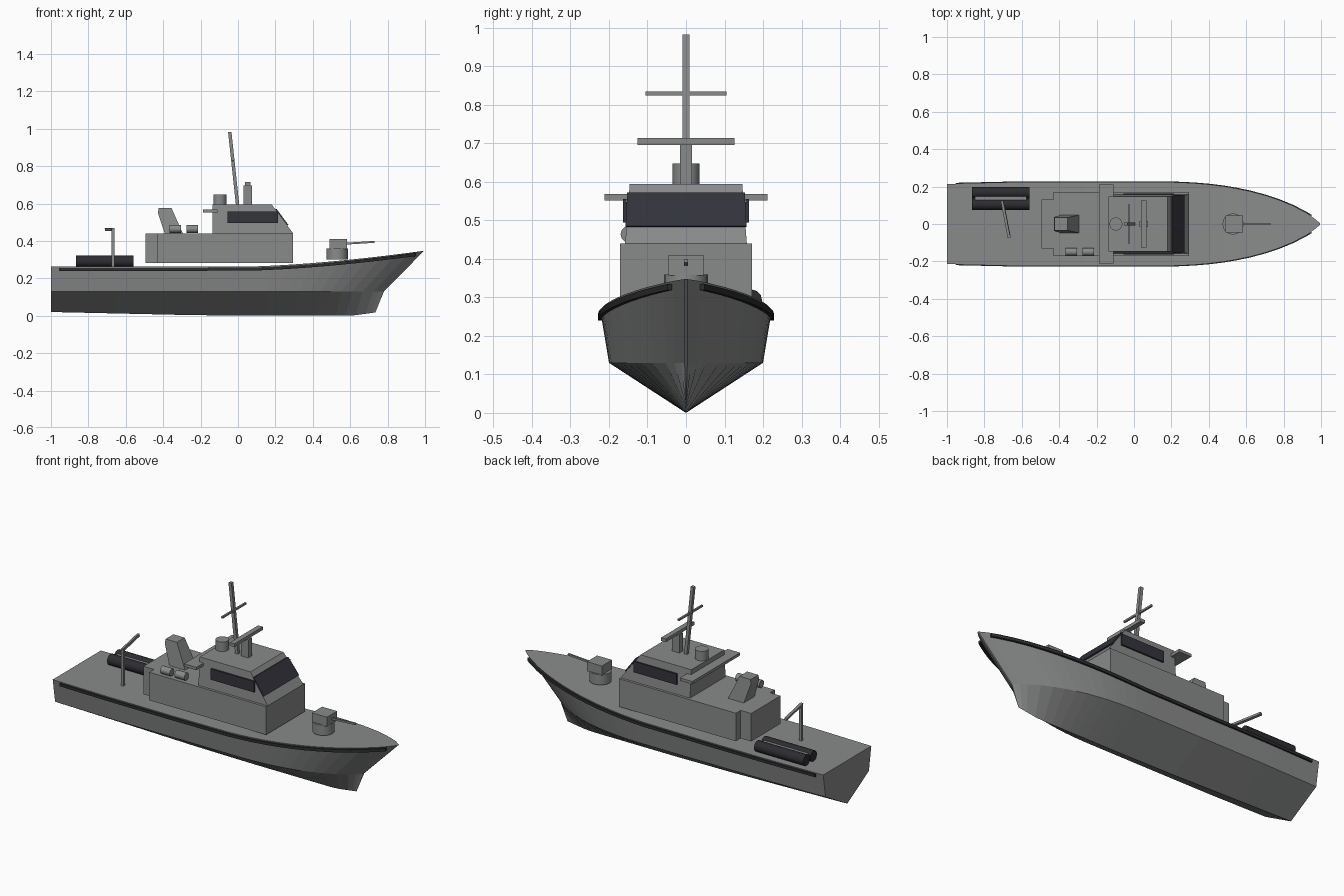
import bpy
import bmesh
from math import radians
from mathutils import Vector

if "Cube" in bpy.data.objects:
    bpy.data.objects.remove(bpy.data.objects["Cube"], do_unlink=True)


def material(name, colour):
    mat = bpy.data.materials.new(name)
    mat.use_nodes = True
    mat.diffuse_color = (*colour, 1)
    mat.node_tree.nodes["Principled BSDF"].inputs["Base Color"].default_value = (*colour, 1)
    return mat


grey = material("ship grey", (0.25, 0.255, 0.255))
rubber = material("black rubber", (0.026, 0.026, 0.031))
glass = material("dark glass", (0.033, 0.033, 0.045))


def finish(name, bm, mat):
    bmesh.ops.recalc_face_normals(bm, faces=bm.faces)
    mesh = bpy.data.meshes.new(name)
    bm.to_mesh(mesh)
    bm.free()
    mesh.materials.append(mat)
    obj = bpy.data.objects.new(name, mesh)
    bpy.context.collection.objects.link(obj)
    return obj


def loft(name, rings, mat):
    """Skin closed rings of points and cap both ends."""
    bm = bmesh.new()
    loops = [[bm.verts.new(p) for p in ring] for ring in rings]
    count = len(loops[0])
    for a, b in zip(loops, loops[1:]):
        for i in range(count):
            j = (i + 1) % count
            bm.faces.new((a[i], a[j], b[j], b[i]))
    bm.faces.new(loops[0])
    bm.faces.new(loops[-1])
    return finish(name, bm, mat)


def box(name, low, high, mat=grey):
    rings = [[(low[0], low[1], z), (high[0], low[1], z),
              (high[0], high[1], z), (low[0], high[1], z)] for z in (low[2], high[2])]
    return loft(name, rings, mat)


def bar(name, start, end, radius, sides=4, mat=grey):
    """Straight prism between two points; four sides gives a square beam."""
    start, end = Vector(start), Vector(end)
    axis = end - start
    bm = bmesh.new()
    if sides == 4:
        bmesh.ops.create_cube(bm, size=1)
        bmesh.ops.scale(bm, vec=(2 * radius, 2 * radius, axis.length), verts=bm.verts)
    else:
        bmesh.ops.create_cone(bm, cap_ends=True, segments=sides, radius1=radius,
                              radius2=radius, depth=axis.length)
    bmesh.ops.rotate(bm, matrix=Vector((0, 0, 1)).rotation_difference(axis).to_matrix(),
                     verts=bm.verts)
    bmesh.ops.translate(bm, vec=(start + end) / 2, verts=bm.verts)
    return finish(name, bm, mat)


def round_bar(*args, **kwargs):
    obj = bar(*args, **kwargs)
    bpy.ops.object.select_all(action="DESELECT")
    obj.select_set(True)
    bpy.context.view_layer.objects.active = obj
    bpy.ops.object.shade_smooth_by_angle(angle=radians(35))
    return obj


# Hull lines: t runs from 0 amidships to 1 at the stem, negative towards the stern
def taper(t):
    if t < 0:
        return 1 - 0.04 * max(0, -t - 0.8) / 0.43
    return max((1 - t ** 2.4) ** 0.8, 0.018)


def deck_x(t):
    return 0.1 + 0.895 * t


def deck_z(x):
    return 0.262 + 0.086 * max(0, x) ** 1.6


def station(t):
    aft = t < 0
    xd = deck_x(t)
    xc = xd if aft else 0.1 + 0.68 * t
    xk = xd if aft else 0.1 + 0.635 * t
    keel = 0.02 * max(0, -xk - 0.1) / 0.9 + 0.018 * max(0, t - 0.8) / 0.2
    side, chine = 0.222 * taper(t), 0.2 * taper(t)
    return [(xk, 0, keel), (xc, chine, 0.13), (xd, side, deck_z(xd)),
            (xd, -side, deck_z(xd)), (xc, -chine, 0.13)]


STERN = -1.1 / 0.895
forward = [i / 12 for i in range(12)] + [0.96, 0.985, 1]
loft("hull", [station(t) for t in [STERN, -0.85, -0.4] + forward], grey)

# Rubbing strakes just under the deck edge
for label, s in (("left", 1), ("right", -1)):
    rings = []
    for t in [-1.18, -0.85, -0.4] + forward[:-3] + [0.945]:
        x, y, z = deck_x(t), 0.222 * taper(t), deck_z(deck_x(t))
        rings.append([(x, s * (y - 0.006), z - 0.022), (x + 0.004, s * (y + 0.006), z - 0.022),
                      (x + 0.004, s * (y + 0.006), z - 0.006), (x, s * (y - 0.006), z - 0.006)])
    loft(label + "_rubbing_strake", rings, rubber)

# Deckhouse and its aft locker
box("deckhouse", (-0.43, -0.172, 0.283), (0.295, 0.172, 0.44))
box("aft_locker", (-0.495, -0.13, 0.283), (-0.43, 0.13, 0.44))


# Wheelhouse with raked front and leaning sides
def house_ring(z):
    k = (z - 0.44) / 0.155
    y, front = 0.158 - 0.012 * k, 0.295 - 0.115 * k
    return [(-0.135, -y, z), (front, -y, z), (front, y, z), (-0.135, y, z)]


loft("wheelhouse", [house_ring(0.44), house_ring(0.595)], grey)

# Windscreen plate lying on the raked front, and the side window plates
screen = []
for z in (0.483, 0.57):
    x = house_ring(z)[1][0]
    y = 0.157 - 0.05 * (z - 0.483)
    screen.append([(x - 0.001, -y, z), (x + 0.007, -y, z + 0.002),
                   (x + 0.007, y, z + 0.002), (x - 0.001, y, z)])
loft("windscreen", screen, glass)
for label, s in (("left", 1), ("right", -1)):
    near, far = sorted((s * 0.154, s * 0.163))
    box(label + "_side_window", (-0.055, near, 0.495), (0.213, far, 0.556), glass)

# Bridge wing plank
box("bridge_wing", (-0.187, -0.212, 0.552), (-0.11, 0.212, 0.568))

# Roof equipment: dome drum, radar pedestal and scanner
round_bar("roof_drum", (-0.097, 0, 0.59), (-0.097, 0, 0.648), 0.035, sides=16)
box("radar_pedestal", (0.03, -0.016, 0.59), (0.075, 0.016, 0.697))
box("radar_scanner", (0.037, -0.126, 0.696), (0.066, 0.126, 0.714))

# Raked mast and yard
bar("mast", (-0.002, 0, 0.59), (-0.044, 0, 0.982), 0.009)
bar("mast_yard", (-0.026, -0.105, 0.829), (-0.026, 0.105, 0.829), 0.005)

# Funnel: slanted side profile, narrowing upwards
profile = [(-0.425, 0.575), (-0.355, 0.575), (-0.295, 0.44), (-0.392, 0.44), (-0.428, 0.55)]
loft("funnel", [[(x, s * (0.048 - 0.1 * (z - 0.44)), z) for x, z in profile] for s in (-1, 1)], grey)

# Life raft canisters on the deckhouse roof
for label, x in (("aft", -0.335), ("forward", -0.245)):
    round_bar(label + "_raft_canister", (x - 0.03, -0.149, 0.464), (x + 0.03, -0.149, 0.464),
              0.021, sides=12)

# Foredeck gun
round_bar("gun_base", (0.53, 0, 0.302), (0.53, 0, 0.36), 0.057, sides=16)
box("gun_housing", (0.49, -0.045, 0.357), (0.583, 0.045, 0.41))
bar("gun_barrel", (0.57, 0, 0.385), (0.73, 0, 0.395), 0.005)

# Stern crane: post and slewed jib
bar("crane_post", (-0.668, -0.065, 0.255), (-0.668, -0.065, 0.468), 0.008)
bar("crane_jib", (-0.667, -0.073, 0.462), (-0.705, 0.125, 0.462), 0.007)

# Inflatable boat: two tubes and a thwart between them
for label, y in (("left", 0.168), ("right", 0.105)):
    round_bar(label + "_boat_tube", (-0.865, y, 0.291), (-0.56, y, 0.291), 0.03,
              sides=12, mat=rubber)
box("boat_floor", (-0.85, 0.127, 0.275), (-0.575, 0.147, 0.31))
